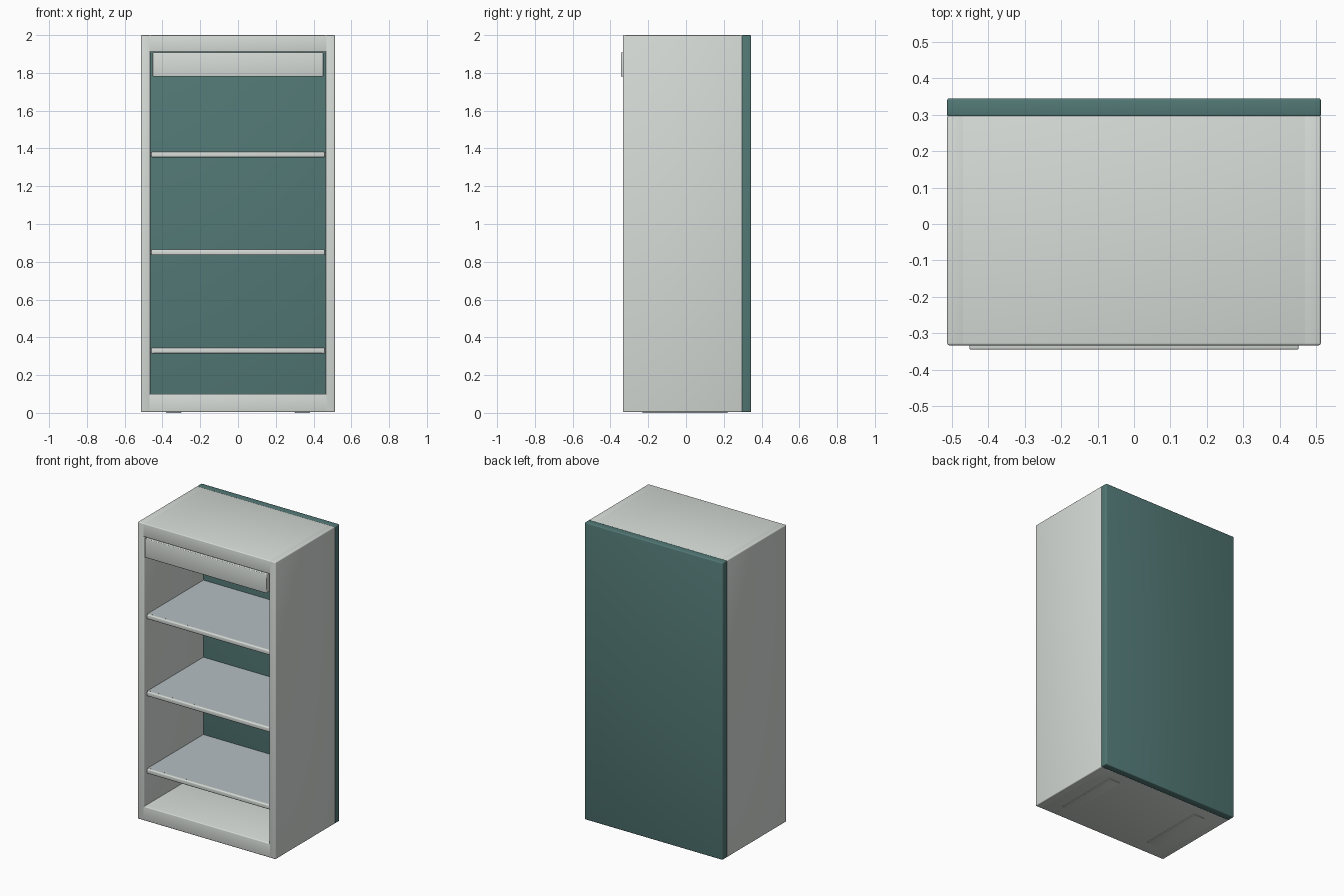
import bpy

if "Cube" in bpy.data.objects:
    bpy.data.objects.remove(bpy.data.objects["Cube"])


def material(name, rgb):
    m = bpy.data.materials.new(name)
    m.diffuse_color = (*rgb, 1.0)
    m.use_nodes = True
    m.node_tree.nodes["Principled BSDF"].inputs["Base Color"].default_value = m.diffuse_color
    return m


shell = material("pale_enamel", (0.68, 0.72, 0.69))
teal = material("teal", (0.085, 0.19, 0.18))
shelf_mat = material("shelf_grey", (0.46, 0.52, 0.54))


def box(name, x, y, z, mat, bevel=0.006):
    """Softly bevelled box from (min, max) ranges."""
    ranges = (x, y, z)
    bpy.ops.mesh.primitive_cube_add(size=1, location=[(a + b) / 2 for a, b in ranges])
    ob = bpy.context.object
    ob.name = name
    ob.scale = [b - a for a, b in ranges]
    bpy.ops.object.transform_apply(location=False, rotation=False, scale=True)
    if bevel:
        mod = ob.modifiers.new("Bevel", 'BEVEL')
        mod.width = bevel
        mod.segments = 3
        bpy.ops.object.modifier_apply(modifier=mod.name)
    bpy.ops.object.shade_smooth_by_angle()
    ob.data.materials.append(mat)
    return ob


W, FRONT, BACK, INNER = 0.513, -0.333, 0.345, 0.464
BACK_IN = 0.295
BASE = 0.004

# Carcass: back panel, two sides, top and floor
box("back_panel", (-W, W), (BACK_IN, BACK), (BASE, 2), teal)
for side, s in (("left", -1), ("right", 1)):
    box(side + "_side", sorted((s * INNER, s * W)), (FRONT, BACK_IN + 0.004), (BASE, 2), shell)
    # Low runners under the floor
    box(side + "_runner", sorted((s * 0.30, s * 0.38)), (-0.23, 0.22), (0, 0.03), shell, 0.002)
box("top", (-0.475, 0.475), (FRONT, BACK_IN + 0.004), (1.91, 2), shell)
box("floor", (-0.475, 0.475), (FRONT, BACK_IN + 0.004), (BASE, 0.1), shell)

# Header panel above the opening
box("header_panel", (-0.452, 0.452), (-0.345, -0.305), (1.78, 1.908), shell, 0.005)

# Shelves with a rounded front rail
for i, z in enumerate((0.315, 0.835, 1.353)):
    box(f"shelf_{i + 1}", (-INNER, INNER), (-0.30, BACK_IN), (z + 0.003, z + 0.028), shelf_mat, 0)
    box(f"shelf_rail_{i + 1}", (-0.46, 0.46), (-0.314, -0.292), (z, z + 0.03), shell, 0.006)
